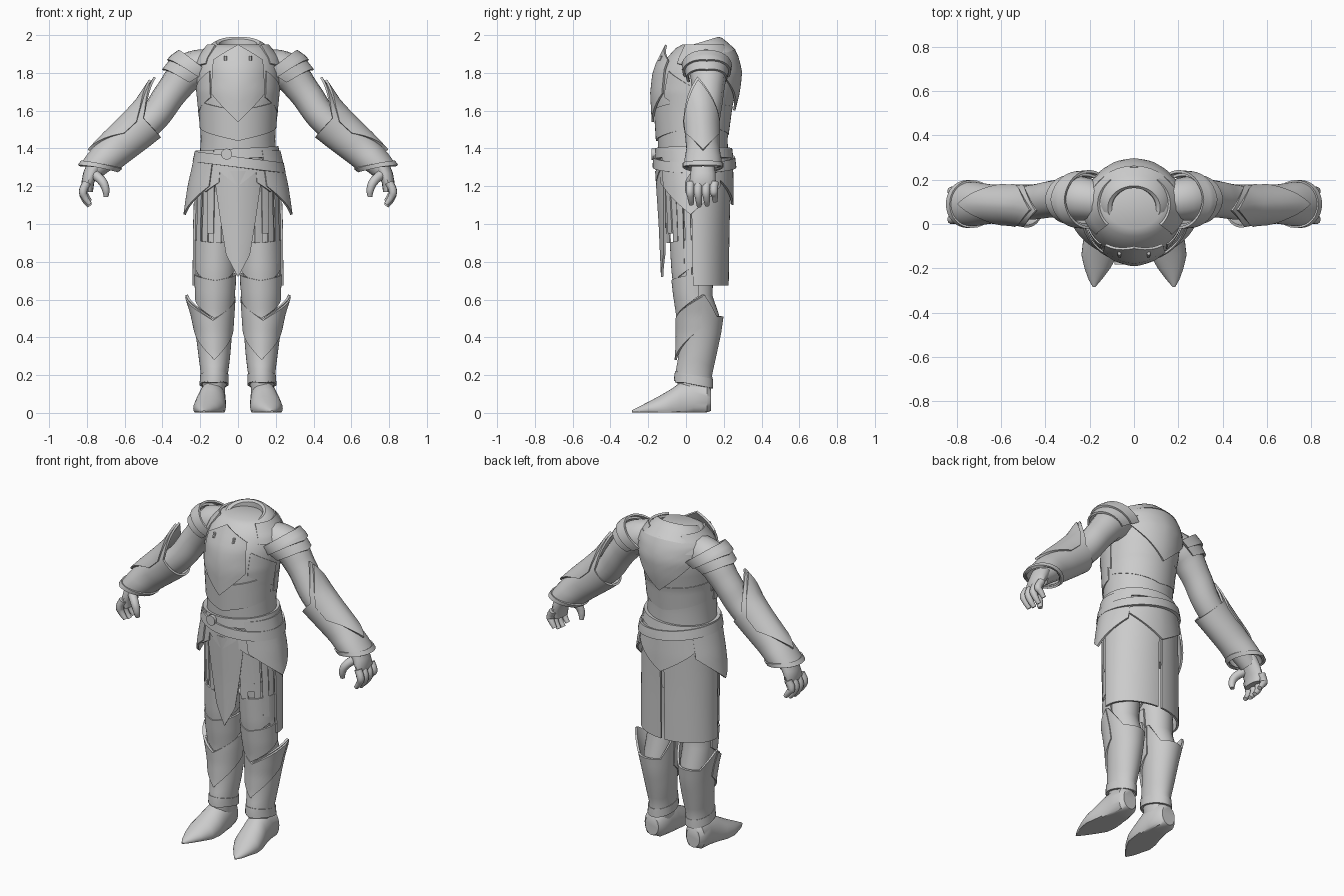
import bpy, bmesh, math
from mathutils import Matrix, Vector

if "Cube" in bpy.data.objects:
    bpy.data.objects.remove(bpy.data.objects["Cube"], do_unlink=True)

steel = bpy.data.materials.new("plain_grey")
steel.use_nodes = True
steel.diffuse_color = (0.6, 0.6, 0.6, 1)
steel.node_tree.nodes["Principled BSDF"].inputs["Base Color"].default_value = steel.diffuse_color


def finish(obj, mirror):
    obj.data.materials.append(steel)
    bpy.context.collection.objects.link(obj)
    if mirror:
        mod = obj.modifiers.new("Mirror", 'MIRROR')
        mod.use_mirror_merge = False
    return obj


def to_object(name, bm, mirror, frame, sharp=40):
    bmesh.ops.recalc_face_normals(bm, faces=bm.faces)
    bm.transform(frame)
    me = bpy.data.meshes.new(name)
    bm.to_mesh(me)
    bm.free()
    for p in me.polygons:
        p.use_smooth = True
    me.set_sharp_from_angle(angle=math.radians(sharp))
    return finish(bpy.data.objects.new(name, me), mirror)


def loft(name, rows, mirror=False, frame=Matrix(), n=32, floor=None):
    """Closed body through elliptical rings (z, cx, cy, rx, ry)."""
    bm = bmesh.new()
    rings = []
    for z, cx, cy, rx, ry in rows:
        ring = []
        for i in range(n):
            a = math.tau * i / n
            y = cy + ry * math.sin(a)
            y = y if floor is None else max(floor, y)
            ring.append(bm.verts.new((cx + rx * math.cos(a), y, z)))
        rings.append(ring)
    for r, s in zip(rings, rings[1:]):
        for i in range(n):
            j = (i + 1) % n
            bm.faces.new((r[i], r[j], s[j], s[i]))
    bm.faces.new(rings[0])
    bm.faces.new(rings[-1])
    return to_object(name, bm, mirror, frame)


def ring_at(rows, z):
    rows = sorted(rows)
    z = min(max(z, rows[0][0]), rows[-1][0])
    for p, q in zip(rows, rows[1:]):
        if z <= q[0]:
            f = (z - p[0]) / (q[0] - p[0])
            return [u + (v - u) * f for u, v in zip(p, q)][1:]


def plate(name, rows, a0, a1, lo, hi, off=0.012, ridge=0, taper=1, mirror=False,
          frame=Matrix(), thick=0.012, nu=24, nv=8):
    """Curved sheet around rows; angle 0 is front, 90 is +x; lo and hi give its edges."""
    bm = bmesh.new()
    mid, half = (a0 + a1) / 2, (a1 - a0) / 2
    grid = []
    for i in range(nu + 1):
        t = 2 * i / nu - 1
        a_full = mid + half * t
        bottom = lo(a_full, t) if callable(lo) else lo
        top = hi(a_full, t) if callable(hi) else hi
        col = []
        for j in range(nv + 1):
            v = j / nv
            z = bottom + (top - bottom) * v
            a = math.radians(mid + half * t * (taper + (1 - taper) * v))
            cx, cy, rx, ry = ring_at(rows, z)
            e = off + ridge * (1 - abs(t))
            col.append(bm.verts.new((cx + (rx + e) * math.sin(a), cy - (ry + e) * math.cos(a), z)))
        grid.append(col)
    for c, d in zip(grid, grid[1:]):
        for j in range(nv):
            bm.faces.new((c[j], d[j], d[j + 1], c[j + 1]))
    if a1 - a0 >= 360:
        bmesh.ops.remove_doubles(bm, verts=bm.verts, dist=0.0005)
    bmesh.ops.recalc_face_normals(bm, faces=bm.faces)
    bmesh.ops.solidify(bm, geom=bm.faces[:], thickness=thick)
    return to_object(name, bm, mirror, frame)


def tube(name, pts, mirror=True):
    """Rounded limb through (x, y, z, radius) points."""
    cu = bpy.data.curves.new(name, 'CURVE')
    cu.dimensions = '3D'
    cu.bevel_depth = 1
    cu.bevel_resolution = 4
    cu.resolution_u = 5
    cu.use_fill_caps = True
    sp = cu.splines.new('BEZIER')
    sp.bezier_points.add(len(pts) - 1)
    for b, (x, y, z, r) in zip(sp.bezier_points, pts):
        b.co, b.radius = (x, y, z), r
        b.handle_left_type = b.handle_right_type = 'AUTO'
    return finish(bpy.data.objects.new(name, cu), mirror)


def vee(base, rise):
    return lambda a, t: base + rise * abs(t)


# Torso and neck opening
torso = [(0.98, 0, .045, .2, .16), (1.2, 0, .045, .215, .175), (1.32, 0, .04, .205, .185),
         (1.45, 0, .035, .197, .185), (1.6, 0, .04, .205, .2), (1.7, 0, .05, .215, .215),
         (1.8, 0, .065, .22, .212), (1.88, 0, .08, .205, .18), (1.93, 0, .09, .17, .145),
         (1.95, 0, .09, .13, .11)]
loft("torso", torso, n=48)
tilt = Matrix.Translation((0, .08, 1.94)) @ Matrix.Rotation(math.radians(17), 4, 'X')
loft("collar", [(-.07, 0, .01, .19, .16), (-.02, 0, 0, .165, .14), (.01, 0, 0, .14, .12),
                (.022, 0, 0, .118, .103), (.014, 0, 0, .1, .09), (-.02, 0, 0, .09, .08),
                (-.035, 0, 0, .06, .05)], frame=tilt)

# Breast, belly and back plates
chest = [(1.5, 0, .04, .2, .2), (1.7, 0, .05, .21, .22), (1.82, 0, .05, .2, .205), (1.95, 0, .05, .18, .14)]
plate("breast_plate", chest, -40, 40, vee(1.54, .15), vee(1.95, -.08), ridge=.008)
plate("belly_plate", torso, -85, 85, vee(1.44, .07), vee(1.6, .06), off=.004, ridge=.006)
plate("side_plate", torso, 42, 92, lambda a, t: 1.62 - .05 * t, lambda a, t: 1.76 - .05 * t,
      off=.006, mirror=True)
plate("back_plate", torso, 112, 248, vee(1.6, .24), vee(1.93, -.03), off=.013, ridge=.008)
plate("lower_back_plate", torso, 95, 265, vee(1.47, .06), vee(1.62, .02), off=.003)
loft("breast_peg", [(1.865, .066, -.142, .008, .012), (1.89, .066, -.13, .008, .012)], mirror=True, n=6)

# Arms and layered shoulder guards
tube("arm", [(.15, .1, 1.84, .09), (.25, .115, 1.81, .1), (.35, .115, 1.7, .085),
             (.45, .1, 1.56, .08), (.6, .09, 1.43, .075), (.76, .09, 1.29, .055)])
shoulder = Matrix.Translation((.33, .11, 1.74)) @ Matrix.Rotation(math.radians(-42), 4, 'Y')
cap = [(-.02, 0, 0, .1, .1), (.05, .0, 0, .105, .105), (.1, -.01, 0, .115, .112), (.2, -.04, 0, .12, .12)]
for i, name in enumerate(["lower_shoulder_guard", "upper_shoulder_guard"]):
    plate(name, cap, -25, 205, vee(.01 + .055 * i, .045), vee(.125 + .02 * i, .02),
          off=.004 + .012 * i, mirror=True, frame=shoulder)
yoke = [(1.78, 0, .075, .255, .215), (1.88, 0, .085, .215, .18), (1.95, 0, .09, .16, .14)]
plate("shoulder_yoke", yoke, 48, 140, vee(1.83, .02), 1.95, off=.004, mirror=True)

# Spiked forearm guards
forearm = Matrix.Translation((.755, .09, 1.29)) @ Matrix.Rotation(math.radians(-47.5), 4, 'Y')
guard = [(-.06, .0, 0, .07, .1), (.05, .005, 0, .088, .1), (.15, .005, 0, .095, .088),
         (.3, 0, -.005, .105, .092), (.4, .0, -.01, .112, .1), (.56, .03, -.03, .122, .105)]
plate("forearm_guard", guard, -90, 270, lambda a, t: .02 - .065 * math.sin(math.radians(a)),
      lambda a, t: .37 + .19 * max(0, 1 - abs(a - 90) / 75), off=0, mirror=True, frame=forearm, nu=48)
plate("cuff_rim", guard, -90, 270, lambda a, t: .012 - .065 * math.sin(math.radians(a)),
      lambda a, t: .04 - .065 * math.sin(math.radians(a)), off=.008, mirror=True, frame=forearm, nu=32, nv=2)
plate("forearm_blade", guard, 20, 160, vee(.04, .2), vee(.53, -.2), off=.008, ridge=.006,
      mirror=True, frame=forearm)

# Hands
loft("palm", [(1.17, .79, .085, .022, .06), (1.22, .795, .088, .034, .07), (1.27, .775, .09, .045, .066),
              (1.32, .75, .09, .05, .06)], mirror=True, n=16)
for i, name in enumerate(["index", "middle", "ring", "little"]):
    y, drop = .025 + .042 * i, (.01, 0, .005, .025)[i]
    tube(name + "_finger", [(.8, y, 1.22, .022), (.82, y - .004, 1.17, .022),
                            (.81, y, 1.13 + drop, .018), (.785, y + .003, 1.095 + drop, .013)])
tube("thumb", [(.755, .05, 1.26, .026), (.715, .02, 1.22, .024), (.7, .015, 1.18, .02), (.698, .02, 1.145, .013)])

# Belt and sash
waist = [(1.2, 0, .045, .245, .2), (1.3, 0, .045, .225, .2), (1.42, 0, .04, .2, .19)]
for name, base, lean, off in (("belt", 1.345, -.012, .012), ("sash", 1.3, .03, .022)):
    plate(name, waist, 0, 360, lambda a, t: base - lean * math.sin(math.radians(a)),
          lambda a, t: base + .055 - lean * math.sin(math.radians(a)), off=off, thick=.02, nu=48, nv=3)
bm = bmesh.new()
bmesh.ops.create_circle(bm, cap_ends=True, segments=10, radius=.03)
buckle_frame = Matrix.Translation((-.06, -.182, 1.37)) @ Matrix.Rotation(math.pi / 2, 4, 'X')
bmesh.ops.solidify(bm, geom=bm.faces[:], thickness=.02)
to_object("buckle", bm, False, buckle_frame)

# Hip guards and skirt
hips = [(.66, 0, .055, .235, .165), (1.0, 0, .05, .232, .175), (1.3, 0, .045, .222, .19)]
flare = [(1.05, 0, .045, .272, .195), (1.2, 0, .045, .25, .195), (1.4, 0, .04, .205, .195)]
plate("hip_guard", flare, 36, 132, vee(1.05, .15), 1.39, ridge=.006, mirror=True)
plate("front_hip_guard", flare, 24, 62, vee(1.17, .05), 1.33, off=.004, mirror=True)
plate("front_waist_point", flare, -24, 24, vee(1.2, .08), 1.33, off=.008)
plate("rear_waist_point", flare, 130, 230, vee(1.1, .14), 1.35, off=.008, ridge=.004)
plate("front_tabard", hips, -34, 34, vee(.72, .12), 1.28, off=.008, ridge=.012, taper=.45)
plate("rear_skirt", hips, 84, 177, .675, 1.3, off=.006, mirror=True)
for i, (a, length) in enumerate(((29, .9), (39, .95), (50, .8), (63, .79), (76, .69))):
    plate("strap_%d" % (i + 1), hips, a - 5.5, a + 5.5, length, 1.27, off=-.004 + .007 * (i % 2),
          mirror=True, nu=3, thick=.008)

# Legs, knee plates and shin guards
leg = [(.1, .13, .04, .06, .08), (.2, .125, .04, .062, .088), (.3, .125, .06, .074, .09),
       (.42, .125, .075, .083, .1), (.52, .123, .075, .085, .1), (.62, .122, .05, .088, .09),
       (.75, .12, .045, .095, .1), (1.0, .115, .05, .1, .12)]
loft("leg", leg, mirror=True)
plate("thigh_plate", leg, -100, 100, vee(.67, .12), vee(.9, .02), ridge=.01, mirror=True)
plate("knee_plate", leg, -100, 100, vee(.5, .12), vee(.7, .04), off=.016, ridge=.012, mirror=True)
shin = [(.14, .127, .04, .066, .092), (.2, .125, .04, .063, .09), (.3, .125, .06, .076, .092),
        (.42, .128, .075, .088, .103), (.52, .135, .08, .102, .112), (.64, .15, .085, .125, .115)]


def shin_top(a, t):
    front = .5 + .13 * (abs(a) / 95)
    return front if abs(a) < 95 else .63 - .12 * min(1, (abs(a) - 95) / 40)


plate("shin_guard", shin, -180, 180, vee(.16, 0), shin_top, off=.008, mirror=True, nu=48)
plate("shin_point", shin, -92, 92, vee(.28, .17), lambda a, t: shin_top(a, t) - .01,
      off=.014, ridge=.012, mirror=True)
plate("ankle_band", shin, -180, 180, lambda a, t: .15 + .02 * math.cos(math.radians(a)),
      lambda a, t: .2 + .02 * math.cos(math.radians(a)), off=.012, mirror=True, nu=32, nv=2)

# Pointed shoes
lay = Matrix.Rotation(math.pi / 2, 4, 'X')
loft("shoe", [(-.132, .14, .07, .045, .06), (-.11, .14, .07, .064, .09), (-.04, .135, .07, .07, .11),
              (.03, .14, .05, .076, .11), (.08, .147, .035, .083, .09), (.14, .155, .025, .082, .065),
              (.2, .165, .02, .058, .038), (.25, .175, .012, .03, .02), (.285, .18, .008, .005, .006)],
     mirror=True, frame=lay, floor=.003)
